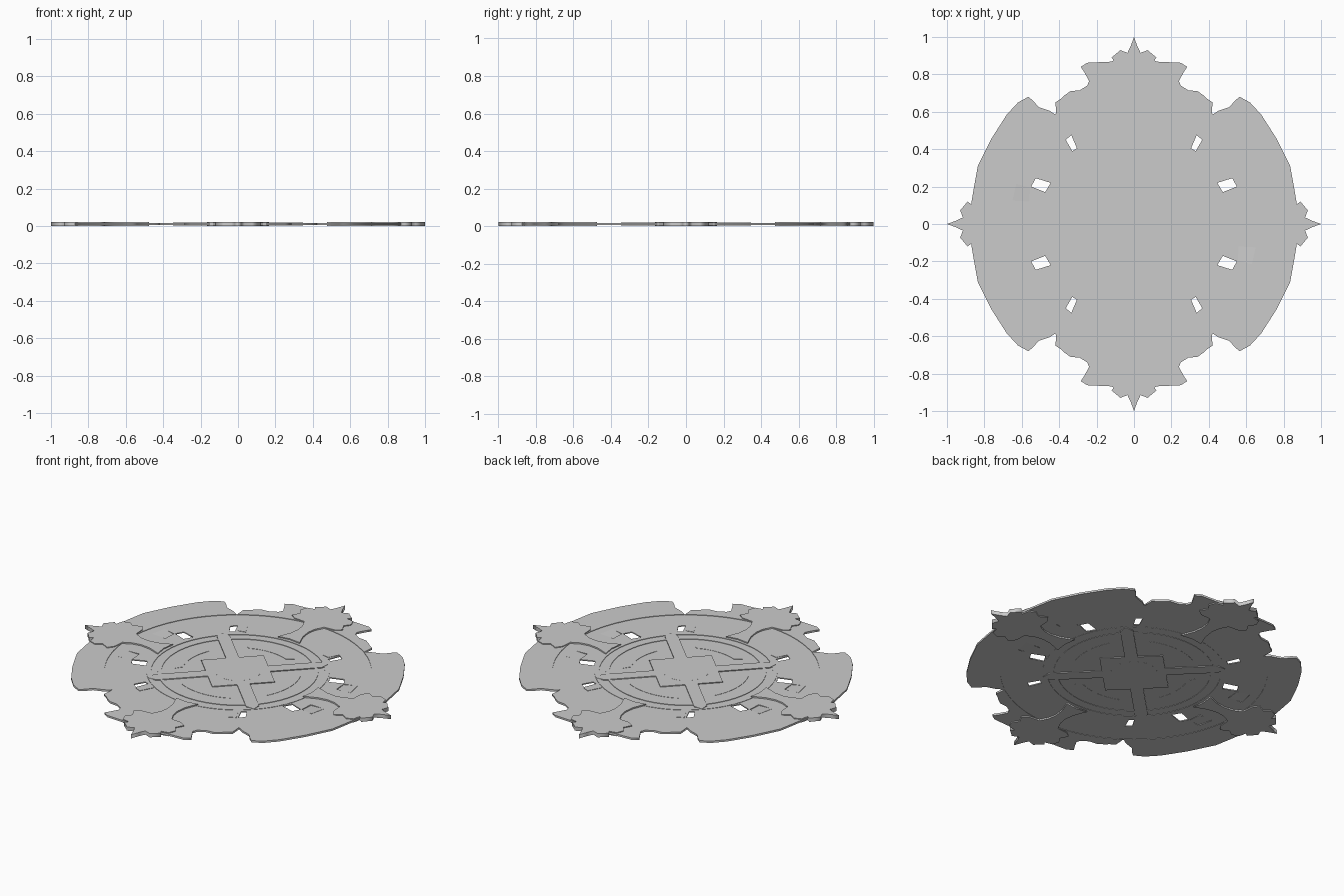
import bpy
from math import sin, cos, pi, radians

if "Cube" in bpy.data.objects:
    bpy.data.objects.remove(bpy.data.objects["Cube"])


def arc(r, a0, a1, n):
    return [(r * cos(radians(a0 + (a1 - a0) * i / n)), r * sin(radians(a0 + (a1 - a0) * i / n)))
            for i in range(n + 1)]


def circle(r, n=64):
    return arc(r, 0, 360, n)[:-1]


def turn(pts, deg):
    c, s = cos(radians(deg)), sin(radians(deg))
    return [(x * c - y * s, x * s + y * c) for x, y in pts]


def mirrored(half):
    """Close a half outline by mirroring it across x = 0."""
    return half + [(-x, y) for x, y in reversed(half) if x > 1e-6]


def four_ways(pts):
    return [[(x * sx, y * sy) for x, y in pts] for sx in (1, -1) for sy in (1, -1)]


def slab(name, loops, z0, z1, tilt=None):
    """Flat plate from closed outlines; nested outlines become holes."""
    cu = bpy.data.curves.new(name + "_outline", 'CURVE')
    cu.dimensions = '2D'
    cu.fill_mode = 'BOTH'
    cu.extrude = (z1 - z0) / 2
    for pts in loops:
        sp = cu.splines.new('POLY')
        sp.points.add(len(pts) - 1)
        for p, (x, y) in zip(sp.points, pts):
            p.co = (x, y, 0, 1)
        sp.use_cyclic_u = True
    tmp = bpy.data.objects.new(name + "_tmp", cu)
    bpy.context.collection.objects.link(tmp)
    bpy.context.view_layer.update()
    dg = bpy.context.evaluated_depsgraph_get()
    me = bpy.data.meshes.new_from_object(tmp.evaluated_get(dg))
    bpy.data.objects.remove(tmp)
    me.name = name
    for v in me.vertices:
        v.co.z += (z0 + z1) / 2
        if tilt:
            r = (v.co.x ** 2 + v.co.y ** 2) ** 0.5
            v.co.z += (r - tilt[0]) * tilt[1]
    ob = bpy.data.objects.new(name, me)
    bpy.context.collection.objects.link(ob)
    return ob


# Windows and the tilted flaps beside them
window_side = [(.475, .17), (.55, .2), (.525, .245), (.445, .22)]
window_end = [(.33, .39), (.365, .45), (.335, .475), (.305, .405)]
flap_side = [(.56, .12), (.65, .125), (.63, .215), (.555, .195)]
flap_end = [(.295, .42), (.33, .485), (.29, .505), (.25, .43)]
openings = []
for w in (window_side, window_end, flap_side):
    openings += four_ways(w)
slab("middle_ring", [circle(.725), circle(.485)] + openings, .008, .014)
slab("side_flaps", four_ways(flap_side), .009, .013, (.63, .07))
slab("end_flaps", four_ways(flap_end), .014, .016)

# Outer side plates (left and right)
edge = [(.42, .585), (.45, .605), (.51, .625), (.54, .66), (.565, .68), (.62, .65),
        (.68, .585), (.76, .46), (.835, .31), (.855, .2), (.87, .11), (.875, .05)]
side = edge + [(x, -y) for x, y in reversed(edge)] + arc(.715, -54.3, 54.3, 24)
slab("side_plates", [side, turn(side, 180)], .006, .017)

# Outer end plates (front and back)
end = mirrored([(0, .89), (.1, .88), (.12, .868), (.25, .862), (.285, .84), (.265, .81),
                (.24, .765), (.25, .74), (.29, .715), (.34, .71), (.375, .685),
                (.39, .67), (.42, .65), (.415, .585)])
k = len(end) // 2 + 1
end = end[:k] + arc(.715, 54.6, 125.4, 20)[1:-1] + end[k:]
slab("end_plates", [end, turn(end, 180)], .006, .017)

# Four ornate clasps with a narrow neck and a pointed head
clasp = mirrored([(0, 1), (.018, .95), (.035, .915), (.075, .93), (.09, .915), (.12, .89),
                  (.105, .87), (.15, .86), (.165, .82), (.14, .785), (.165, .74), (.13, .715),
                  (.065, .71), (.04, .66), (.032, .61), (.04, .55), (.06, .5), (.07, .475), (.0, .485)])
slab("clasps", [turn(clasp, a) for a in (0, 90, 180, 270)], 0, .022)

# Central disc with rims
slab("inner_disc", [circle(.488)], .009, .013)
slab("outer_rim", [circle(.49), circle(.465)], .007, .016)
slab("inner_rim", [circle(.43), circle(.41)], .007, .016)

# Curved ridges between the cross arms
ridge = arc(.34, -28, 28, 14) + arc(.30, 24, -24, 14)
slab("curved_ridges", [turn(ridge, a) for a in (0, 90, 180, 270)], .008, .0145)

# Diagonal cross on a diamond hub
hub = []
for a in (45, 135, 225, 315):
    hub += turn([(.17, -.17), (.17, -.035), (.45, -.035), (.49, 0), (.45, .035), (.17, .035)], a)
slab("diagonal_cross", [hub], .004, .018)
slab("hub_boss", [circle(.125, 32)], .0035, .0185)
